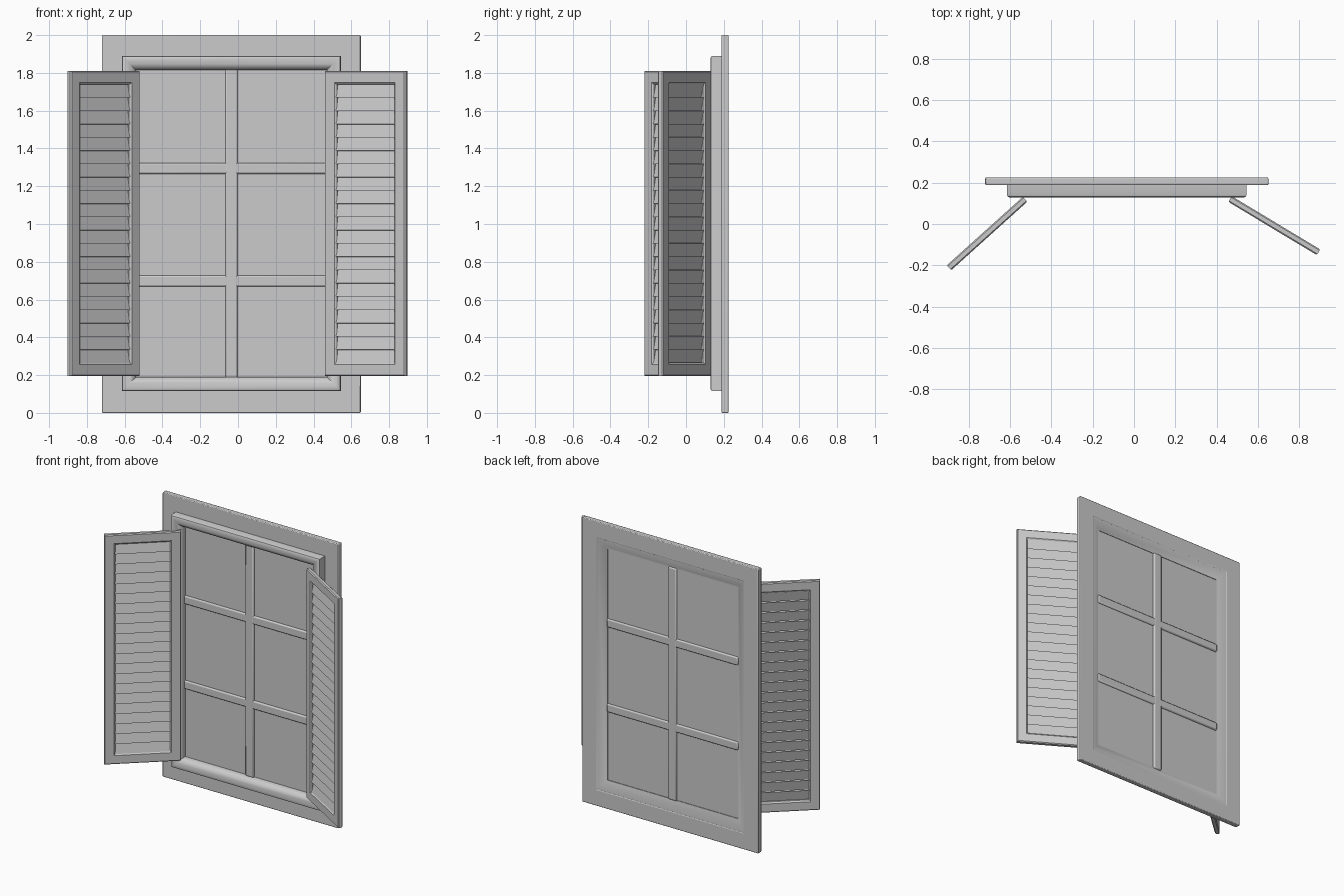
import bpy, bmesh, math
from mathutils import Matrix, Vector

if "Cube" in bpy.data.objects:
    bpy.data.objects.remove(bpy.data.objects["Cube"])


def finish(name, bm, matrix=None, bevel=0.0, segments=2):
    bmesh.ops.recalc_face_normals(bm, faces=bm.faces)
    me = bpy.data.meshes.new(name)
    bm.to_mesh(me)
    bm.free()
    ob = bpy.data.objects.new(name, me)
    bpy.context.collection.objects.link(ob)
    if matrix:
        ob.matrix_world = matrix
    if bevel:
        mod = ob.modifiers.new("soft_edges", 'BEVEL')
        mod.width = bevel
        mod.segments = segments
    bpy.ops.object.select_all(action='DESELECT')
    ob.select_set(True)
    bpy.context.view_layer.objects.active = ob
    bpy.ops.object.shade_smooth_by_angle(angle=math.radians(35))
    return ob


def ring(name, x0, x1, z0, z1, profile, **kw):
    """Sweep a closed (inset, y) profile around a rectangle with mitred corners."""
    bm = bmesh.new()
    loops = []
    for i, y in profile:
        loops.append([bm.verts.new(c) for c in (
            (x0 + i, y, z0 + i), (x1 - i, y, z0 + i),
            (x1 - i, y, z1 - i), (x0 + i, y, z1 - i))])
    for a, b in zip(loops, loops[1:] + loops[:1]):
        for k in range(4):
            n = (k + 1) % 4
            bm.faces.new((a[k], a[n], b[n], b[k]))
    return finish(name, bm, **kw)


def add_box(bm, lo, hi, turn=None):
    lo, hi = Vector(lo), Vector(hi)
    m = Matrix.Translation((lo + hi) / 2)
    if turn:
        m = m @ turn
    bmesh.ops.create_cube(bm, size=1, matrix=m @ Matrix.Diagonal((*(hi - lo), 1)))


def box(name, lo, hi, **kw):
    bm = bmesh.new()
    add_box(bm, lo, hi)
    return finish(name, bm, **kw)


# Flat wall surround
ring("wall_surround", -0.72, 0.65, 0.0, 2.0,
     [(0, 0.188), (0, 0.225), (0.115, 0.225), (0.125, 0.188)], bevel=0.005)

# Rounded window moulding, sloping inwards at the back
ring("window_moulding", -0.615, 0.545, 0.115, 1.89,
     [(0, 0.222), (0, 0.142), (0.004, 0.133), (0.012, 0.129), (0.025, 0.129),
      (0.042, 0.133), (0.057, 0.141), (0.068, 0.152), (0.074, 0.165),
      (0.074, 0.197), (0.064, 0.197), (0.012, 0.222)])

# Glass
box("glass", (-0.55, 0.188, 0.18), (0.48, 0.193, 1.825))

# Glazing bars
box("upright_bar", (-0.067, 0.174, 0.185), (-0.003, 0.205, 1.82), bevel=0.008)
for n, z in enumerate((0.698, 1.295)):
    box(f"cross_bar_{n + 1}", (-0.545, 0.175, z - 0.029), (0.475, 0.204, z + 0.029), bevel=0.008)


# Louvred shutter hung at an angle
def shutter(side, centre, angle, width):
    m = Matrix.Translation((*centre, 0)) @ Matrix.Rotation(math.radians(angle), 4, 'Z')
    h, z0, z1, t = width / 2, 0.195, 1.81, 0.016
    c = 0.006
    ring(f"{side}_shutter_frame", -h, h, z0, z1,
         [(0, -t + c), (0, t - c), (c, t), (0.062, t), (0.072, t - 0.009),
          (0.072, -t + 0.009), (0.062, -t), (c, -t)], matrix=m)
    count = 21
    lo, hi = z0 + 0.07, z1 - 0.07
    step = (hi - lo) / count
    bm = bmesh.new()
    tilt = Matrix.Rotation(math.radians(-12), 4, 'X')
    for k in range(count):
        z = lo + step * (k + 0.5)
        add_box(bm, (-h + 0.068, -0.003, z - step * 0.52),
                (h - 0.068, 0.003, z + step * 0.52), tilt)
    finish(f"{side}_shutter_slats", bm, matrix=m)


shutter("left", (-0.711, -0.046), 42, 0.495)
shutter("right", (0.679, -0.008), -31, 0.5)
